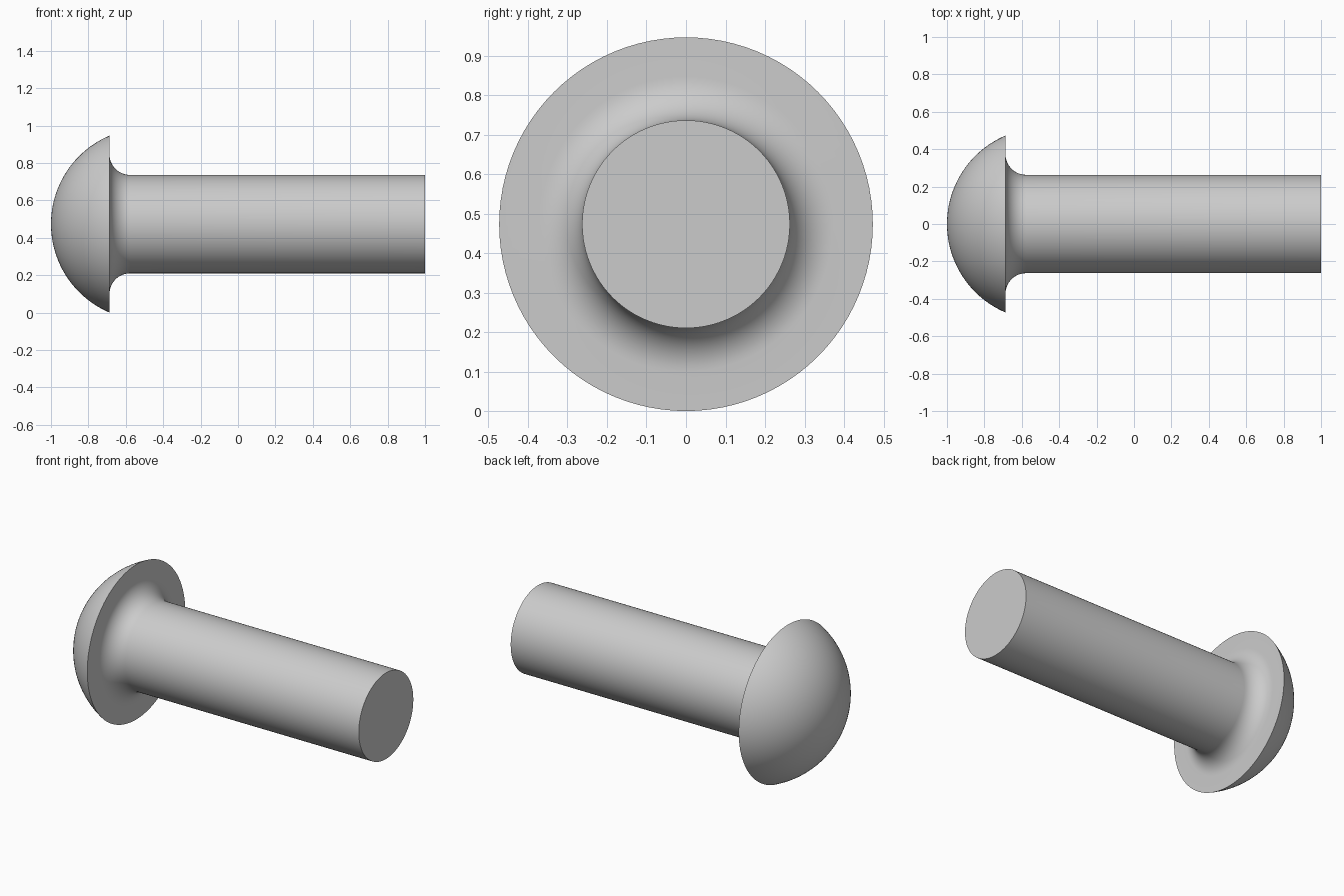
import bpy, bmesh
from math import sin, cos, asin, pi, radians
from mathutils import Vector

cube = bpy.data.objects.get("Cube")
if cube:
    bpy.data.objects.remove(cube, do_unlink=True)

SEGMENTS = 96
HEAD_R, SHAFT_R = 0.473, 0.263
TIP, SEAT, END = -1.0, -0.687, 1.0
FILLET = 0.11

# Plain grey metal
steel = bpy.data.materials.new("grey_steel")
steel.use_nodes = True
grey = (0.6, 0.6, 0.6, 1)
steel.diffuse_color = grey
steel.node_tree.nodes["Principled BSDF"].inputs["Base Color"].default_value = grey

# Half profile as (x, radius): domed head, flat seat, fillet, shaft, end face
depth = SEAT - TIP
dome_r = (HEAD_R ** 2 + depth ** 2) / (2 * depth)
sweep = asin(HEAD_R / dome_r)
profile = []
for i in range(25):
    a = sweep * i / 24
    profile.append((TIP + dome_r * (1 - cos(a)), dome_r * sin(a)))
for i in range(13):
    a = pi / 2 * i / 12
    profile.append((SEAT + FILLET * (1 - cos(a)), SHAFT_R + FILLET * (1 - sin(a))))
profile += [(END, SHAFT_R), (END, 0)]

# Revolve the profile around the x axis
bm = bmesh.new()
verts = [bm.verts.new((x, 0, r)) for x, r in profile]
edges = [bm.edges.new(pair) for pair in zip(verts, verts[1:])]
bmesh.ops.spin(bm, geom=verts + edges, cent=(0, 0, 0), axis=(1, 0, 0),
               angle=2 * pi, steps=SEGMENTS, use_merge=True)
bmesh.ops.remove_doubles(bm, verts=bm.verts, dist=0.0001)
bmesh.ops.recalc_face_normals(bm, faces=bm.faces)
mesh = bpy.data.meshes.new("rivet")
bm.to_mesh(mesh)
bm.free()
mesh.materials.append(steel)

rivet = bpy.data.objects.new("rivet", mesh)
rivet.location = Vector((0, 0, HEAD_R))
bpy.context.collection.objects.link(rivet)

# Smooth curved surfaces, crisp rim and end
bpy.ops.object.select_all(action='DESELECT')
rivet.select_set(True)
bpy.context.view_layer.objects.active = rivet
bpy.ops.object.shade_smooth_by_angle(angle=radians(30))
